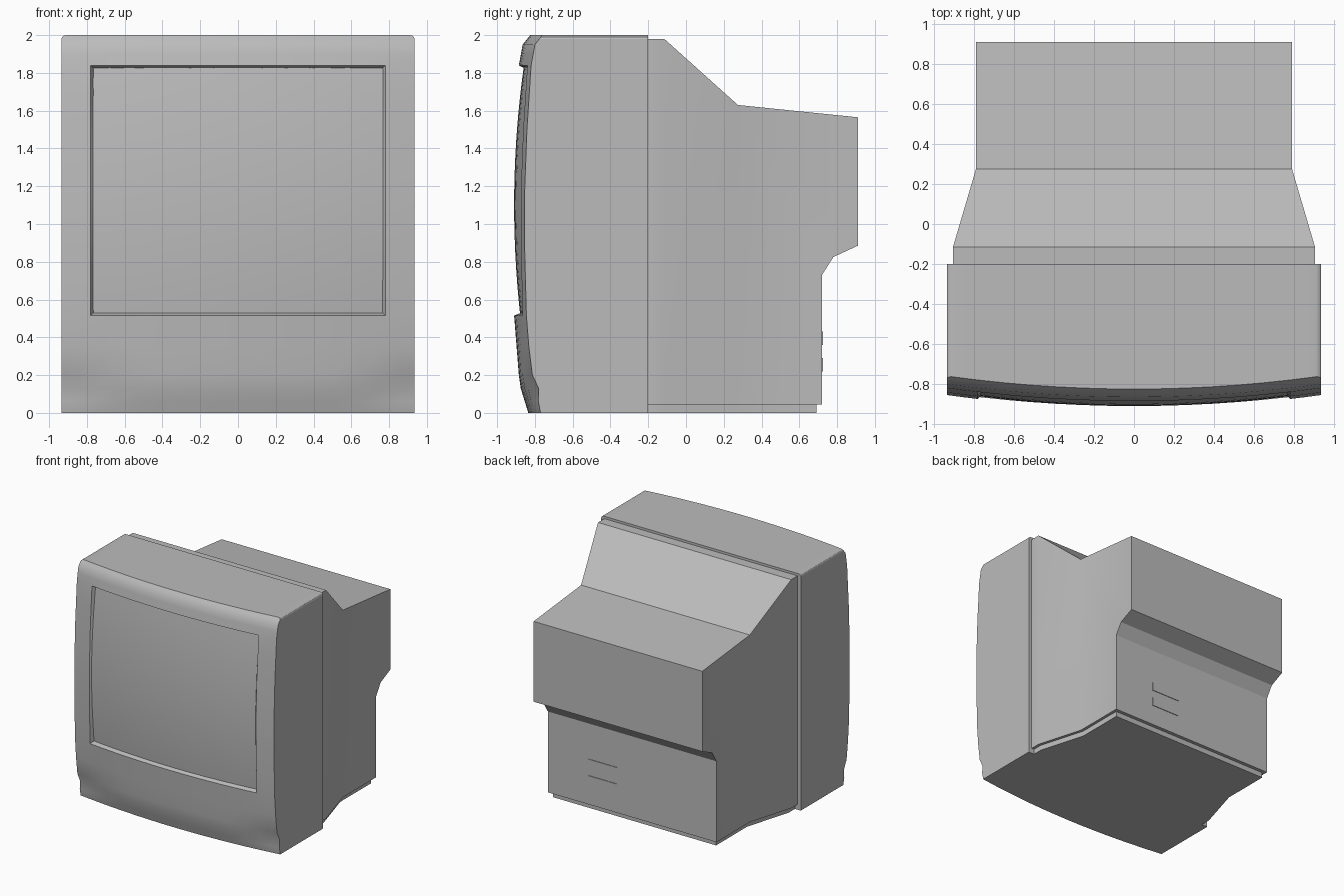
import bpy, bmesh, math

if "Cube" in bpy.data.objects:
    bpy.data.objects.remove(bpy.data.objects["Cube"])

# One flat grey for the whole set
grey = bpy.data.materials.new("plain grey")
grey.use_nodes = True
tone = (0.5, 0.5, 0.5, 1)
grey.diffuse_color = tone
grey.node_tree.nodes["Principled BSDF"].inputs["Base Color"].default_value = tone


def finish(bm, name, angle=30):
    bmesh.ops.recalc_face_normals(bm, faces=bm.faces)
    mesh = bpy.data.meshes.new(name)
    bm.to_mesh(mesh)
    bm.free()
    obj = bpy.data.objects.new(name, mesh)
    bpy.context.collection.objects.link(obj)
    mesh.materials.append(grey)
    bpy.ops.object.select_all(action="DESELECT")
    obj.select_set(True)
    bpy.context.view_layer.objects.active = obj
    bpy.ops.object.shade_smooth_by_angle(angle=math.radians(angle))
    return obj


def sheet(bm, xs, zs, depth):
    """Grid of quads whose y follows depth(x, z)."""
    rows = [[bm.verts.new((x, depth(x, z), z)) for x in xs] for z in zs]
    for low, high in zip(rows, rows[1:]):
        for i in range(len(xs) - 1):
            bm.faces.new((low[i], low[i + 1], high[i + 1], high[i]))


def interpolate(points, t):
    for (a, u), (b, v) in zip(points, points[1:]):
        if t <= b:
            return u + (v - u) * (t - a) / (b - a)
    return points[-1][1]


def extrude_edges(bm, edges, move):
    new = bmesh.ops.extrude_edge_only(bm, edges=edges)["geom"]
    for v in new:
        if isinstance(v, bmesh.types.BMVert):
            v.co = move(v.co.copy())
    return [e for e in new if isinstance(e, bmesh.types.BMEdge) and e.is_boundary]


# Curved faces of the bezel and the tube
W, OPEN, LOW, HIGH, SEAM = 0.935, 0.78, 0.515, 1.84, -0.2
edge_profile = [(0, -0.77), (0.13, -0.81), (0.2, -0.82), (LOW, -0.845), (0.9, -0.855),
                (1.15, -0.855), (1.5, -0.842), (HIGH, -0.82), (1.95, -0.80), (2, -0.76)]


def bezel_depth(x, z):
    fade = min(max((abs(x) - 0.5) / (W - 0.5), 0), 1)
    dent = 0.03 * fade * fade * (3 - 2 * fade) * max(0, 1 - abs(z - 0.13) / 0.09)
    return interpolate(edge_profile, z) - 0.065 * (1 - (x / W) ** 2) + dent


def screen_depth(x, z):
    return -0.91 + 0.05 * (x / OPEN) ** 2 + 0.095 * (z - 1.1) ** 2


# Front housing: curved bezel with an opening, walls running back to the seam
half = [0.13, 0.26, 0.39, 0.52, 0.65, OPEN, 0.86, W]
xs = [-x for x in reversed(half)] + [0] + half
zs = sorted([p[0] for p in edge_profile] + [0.06, 0.35, 0.7, 1.3, 1.67, 1.9, 1.98])
bm = bmesh.new()
sheet(bm, xs, zs, bezel_depth)
opening = [f for f in bm.faces
           if abs(f.calc_center_median().x) < OPEN and LOW < f.calc_center_median().z < HIGH]
bmesh.ops.delete(bm, geom=opening, context="FACES")


def on_rim(e):
    return all(abs(abs(v.co.x) - W) < 1e-4 or v.co.z < 1e-4 or v.co.z > 2 - 1e-4 for v in e.verts)


boundary = [e for e in bm.edges if e.is_boundary]
rim = [e for e in boundary if on_rim(e)]
hole = [e for e in boundary if not on_rim(e)]


def recess(co):
    x = co.x * 0.98
    z = 1.1775 + (co.z - 1.1775) * 0.978
    co.x, co.z, co.y = x, z, screen_depth(x, z) + 0.004
    return co


def to_seam(co):
    co.y = SEAM
    return co


extrude_edges(bm, hole, recess)
back = extrude_edges(bm, rim, to_seam)
bmesh.ops.contextual_create(bm, geom=back)
corners = [e for e in bm.edges
           if all(abs(abs(v.co.x) - W) < 1e-4 and v.co.z > 2 - 1e-4 for v in e.verts)]
bmesh.ops.bevel(bm, geom=corners, offset=0.025, segments=3, profile=0.5, affect="EDGES")
finish(bm, "front_housing")

# Bulging screen behind the opening
bm = bmesh.new()
steps = 16
sheet(bm, [-0.775 + 1.55 * i / steps for i in range(steps + 1)],
      [0.52 + 1.315 * i / steps for i in range(steps + 1)], screen_depth)
screen = finish(bm, "screen")


# Rear parts: side profile extruded across, then narrowed towards the back
def rear_part(name, profile, inset=0):
    width = [(-1, 0.905), (-0.115, 0.905), (0.275, 0.79), (1, 0.79)]
    bm = bmesh.new()
    face = bm.faces.new([bm.verts.new((-1, y, z)) for y, z in profile])
    new = bmesh.ops.extrude_face_region(bm, geom=[face])["geom"]
    for v in new:
        if isinstance(v, bmesh.types.BMVert):
            v.co.x = 1
    for y in (-0.115, 0.275):
        bmesh.ops.bisect_plane(bm, geom=bm.verts[:] + bm.edges[:] + bm.faces[:],
                               plane_co=(0, y, 0), plane_no=(0, 1, 0), dist=1e-4)
    for v in bm.verts:
        v.co.x *= interpolate(width, v.co.y) - inset
    return finish(bm, name, 20)


rear_part("rear_housing", [(-0.21, 0.045), (-0.21, 1.98), (-0.115, 1.98), (0.275, 1.63),
                           (0.91, 1.565), (0.91, 0.885), (0.78, 0.825), (0.72, 0.73),
                           (0.72, 0.045)])
rear_part("base_tray", [(-0.21, 0), (-0.21, 0.05), (0.69, 0.05), (0.69, 0)], 0.025)

# Two thin socket plates on the back
for name, z in (("upper_socket_plate", 0.395), ("lower_socket_plate", 0.255)):
    bm = bmesh.new()
    bmesh.ops.create_cube(bm, size=1)
    for v in bm.verts:
        v.co = (0.275 + v.co.x * 0.27, 0.721 + v.co.y * 0.008, z + v.co.z * 0.07)
    finish(bm, name)
